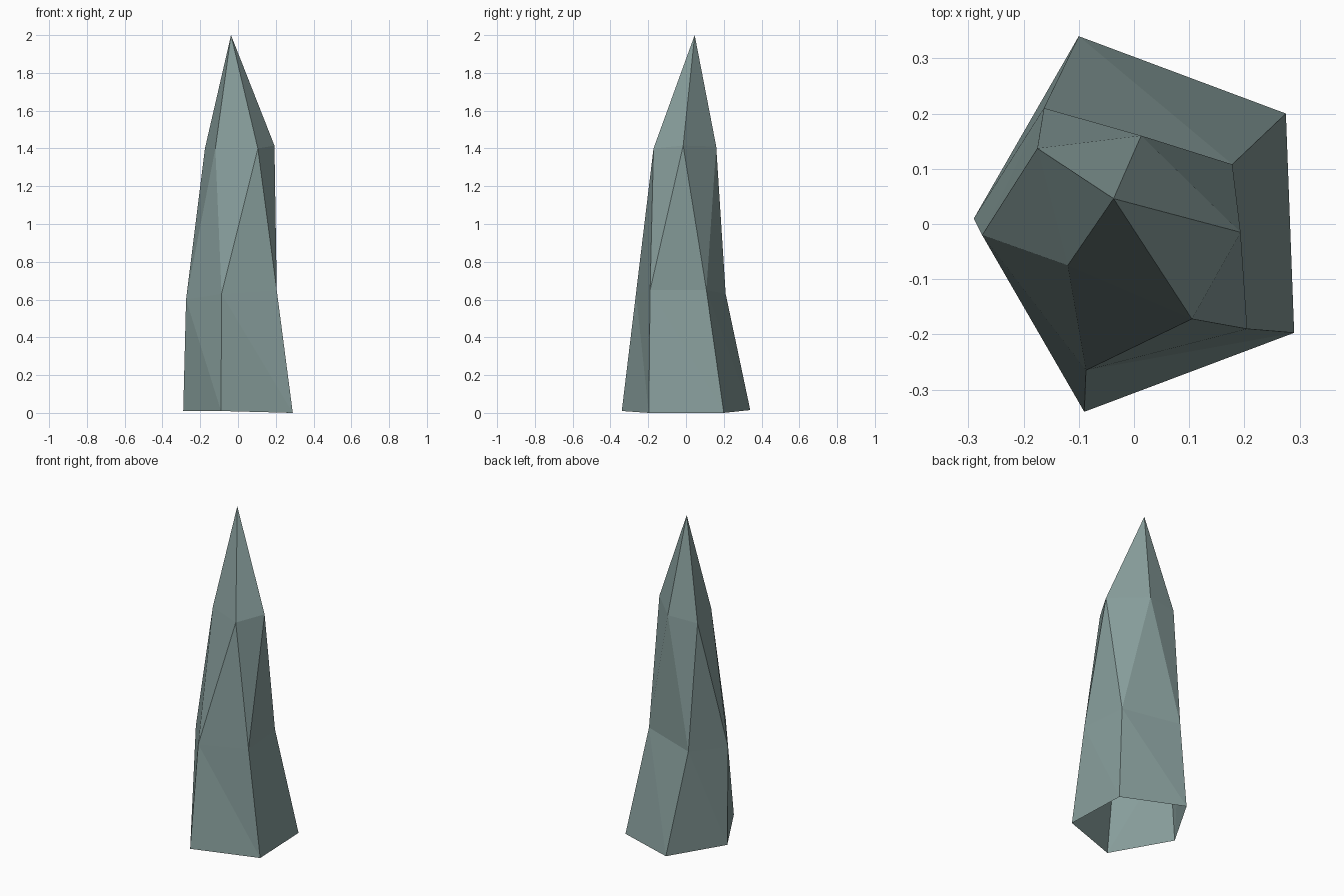
import bpy

if "Cube" in bpy.data.objects:
    bpy.data.objects.remove(bpy.data.objects["Cube"])

# Five-sided rings, counter-clockwise from the left corner
base = [(-.29, .01, .01), (-.09, -.34, .01), (.29, -.197, 0), (.275, .2, 0), (-.10, .34, .015)]
waist = [(-.275, -.02, .60), (-.087, -.265, .63), (.205, -.19, .65), (.178, .108, .65), (-.163, .21, .63)]
shoulder = [(-.12, -.075, 1.40), (.105, -.172, 1.40), (.193, -.015, 1.415), (.013, .16, 1.41), (-.175, .137, 1.40)]
apex = (-.037, .046, 2.0)

verts = base + waist + shoulder + [apex]
faces = []
for i in range(5):
    j = (i + 1) % 5
    # Tapered lower facets
    faces += [(i, j, 5 + i), (j, 5 + j, 5 + i)]
    # Twisted middle facets
    faces += [(5 + i, 5 + j, 10 + i), (5 + j, 10 + j, 10 + i)]
    # Pointed tip
    faces.append((10 + i, 10 + j, 15))

# Crystal shard, open underneath
mesh = bpy.data.meshes.new("crystal_shard")
mesh.from_pydata(verts, [], faces)
mesh.update()
shard = bpy.data.objects.new("crystal_shard", mesh)
bpy.context.collection.objects.link(shard)

# Grey-green stone colour
mat = bpy.data.materials.new("grey green stone")
mat.diffuse_color = (.24, .335, .325, 1)
mat.use_nodes = True
mat.node_tree.nodes["Principled BSDF"].inputs["Base Color"].default_value = mat.diffuse_color
mesh.materials.append(mat)
